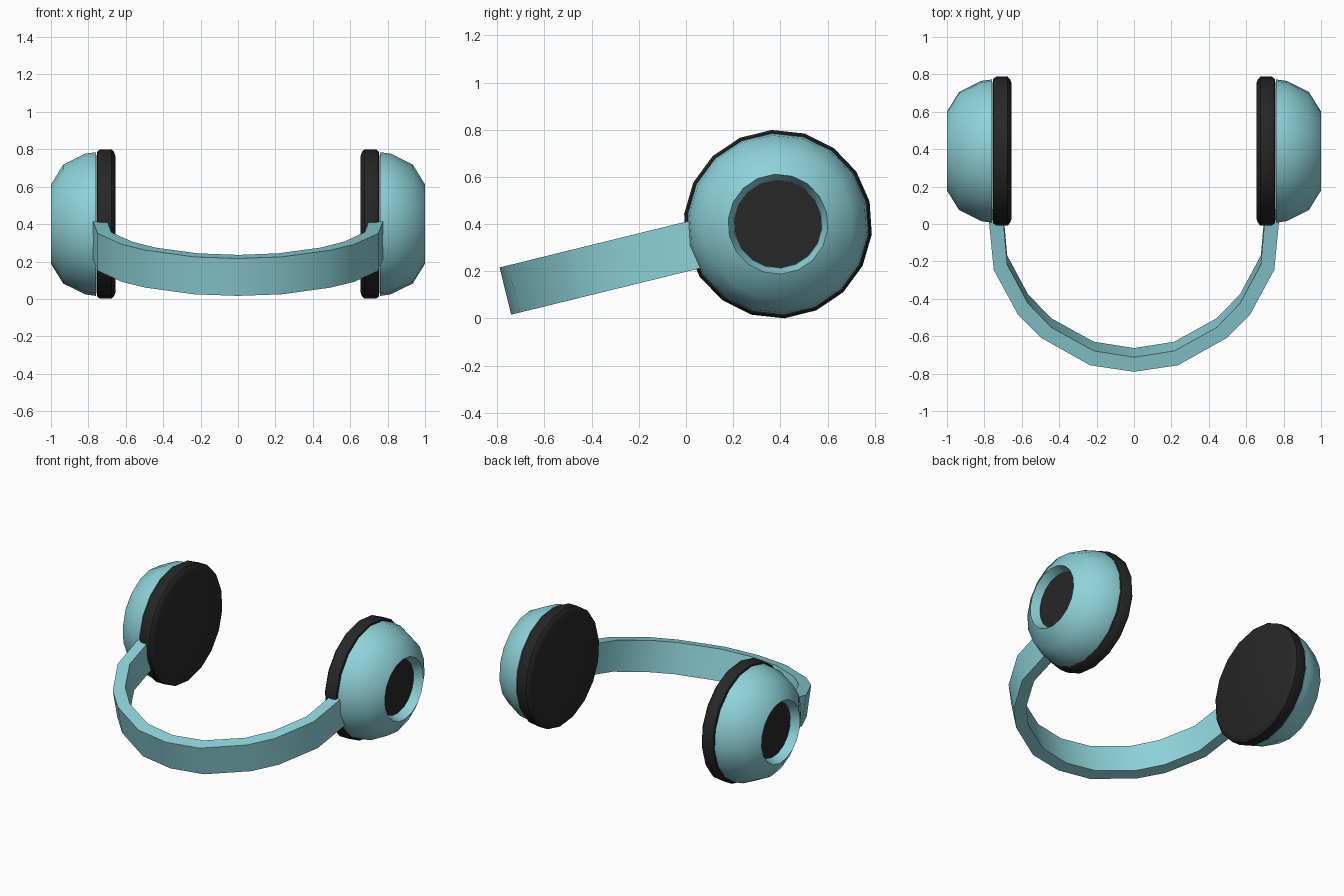
import bpy, bmesh
from math import radians, cos, sin, pi
from mathutils import Matrix

if "Cube" in bpy.data.objects:
    bpy.data.objects.remove(bpy.data.objects["Cube"])

SIDES = 18
# Whole headset is tilted about the ear cup axis
TILT = Matrix.Translation((0, 0.39, 0.40)) @ Matrix.Rotation(radians(13.8), 4, 'X')


def material(name, rgb):
    m = bpy.data.materials.new(name)
    m.diffuse_color = (*rgb, 1)
    m.use_nodes = True
    m.node_tree.nodes["Principled BSDF"].inputs["Base Color"].default_value = m.diffuse_color
    return m


teal = material("teal_plastic", (0.27, 0.65, 0.70))
black = material("black_foam", (0.02, 0.02, 0.02))


def finish(name, bm, mat, angle, mirror=True):
    bmesh.ops.recalc_face_normals(bm, faces=bm.faces[:])
    mesh = bpy.data.meshes.new(name)
    bm.transform(TILT)
    bm.to_mesh(mesh)
    bm.free()
    mesh.materials.append(mat)
    ob = bpy.data.objects.new(name, mesh)
    bpy.context.collection.objects.link(ob)
    bpy.ops.object.select_all(action='DESELECT')
    ob.select_set(True)
    bpy.context.view_layer.objects.active = ob
    bpy.ops.object.shade_smooth_by_angle(angle=radians(angle))
    if mirror:
        ob.modifiers.new("mirror", 'MIRROR').use_axis[0] = True
    return ob


def bridge(bm, rings):
    """Skin consecutive rings with quads and cap both ends."""
    n = len(rings[0])
    for a, b in zip(rings, rings[1:]):
        for i in range(n):
            j = (i + 1) % n
            bm.faces.new((a[i], a[j], b[j], b[i]))
    bm.faces.new(rings[0])
    bm.faces.new(rings[-1])


def lathe(name, profile, mat, angle):
    """Revolve (x, radius) points about the x axis."""
    bm = bmesh.new()
    rings = [[bm.verts.new((x, r * cos(2 * pi * i / SIDES), r * sin(2 * pi * i / SIDES)))
              for i in range(SIDES)] for x, r in profile]
    bridge(bm, rings)
    return finish(name, bm, mat, angle)


# Ear cushions
lathe("ear_cushion", [(0.655, 0.365), (0.662, 0.385), (0.675, 0.40), (0.737, 0.40),
                      (0.752, 0.39), (0.757, 0.36)], black, 40)

# Domed cup shells with a recess in the outer face
lathe("cup_shell", [(0.76, 0.385), (0.817, 0.377), (0.935, 0.318), (1.0, 0.212),
                    (0.94, 0.187)], teal, 45)

# Dark discs at the bottom of the recesses
lathe("cup_disc", [(0.93, 0.186), (0.943, 0.186)], black, 30)

# Headband: outer and inner outlines (x, y) for one half, mirrored into a full arc
outer = [(0.777, -0.345), (0.75, -0.629), (0.62, -0.876), (0.495, -1.004), (0.235, -1.154)]
inner = [(0.70, -0.345), (0.678, -0.60), (0.567, -0.813), (0.442, -0.946), (0.215, -1.075)]


def full_arc(half, mid):
    return half + [(0, mid)] + [(-x, y) for x, y in reversed(half)]


bm = bmesh.new()
H = 0.103
rings = []
for (ox, oy), (ix, iy) in zip(full_arc(outer, -1.19), full_arc(inner, -1.11)):
    rings.append([bm.verts.new(c) for c in
                  ((ox, oy, -H), (ox, oy, H), (ix, iy, H), (ix, iy, -H))])
bridge(bm, rings)
finish("headband", bm, teal, 25, mirror=False)
